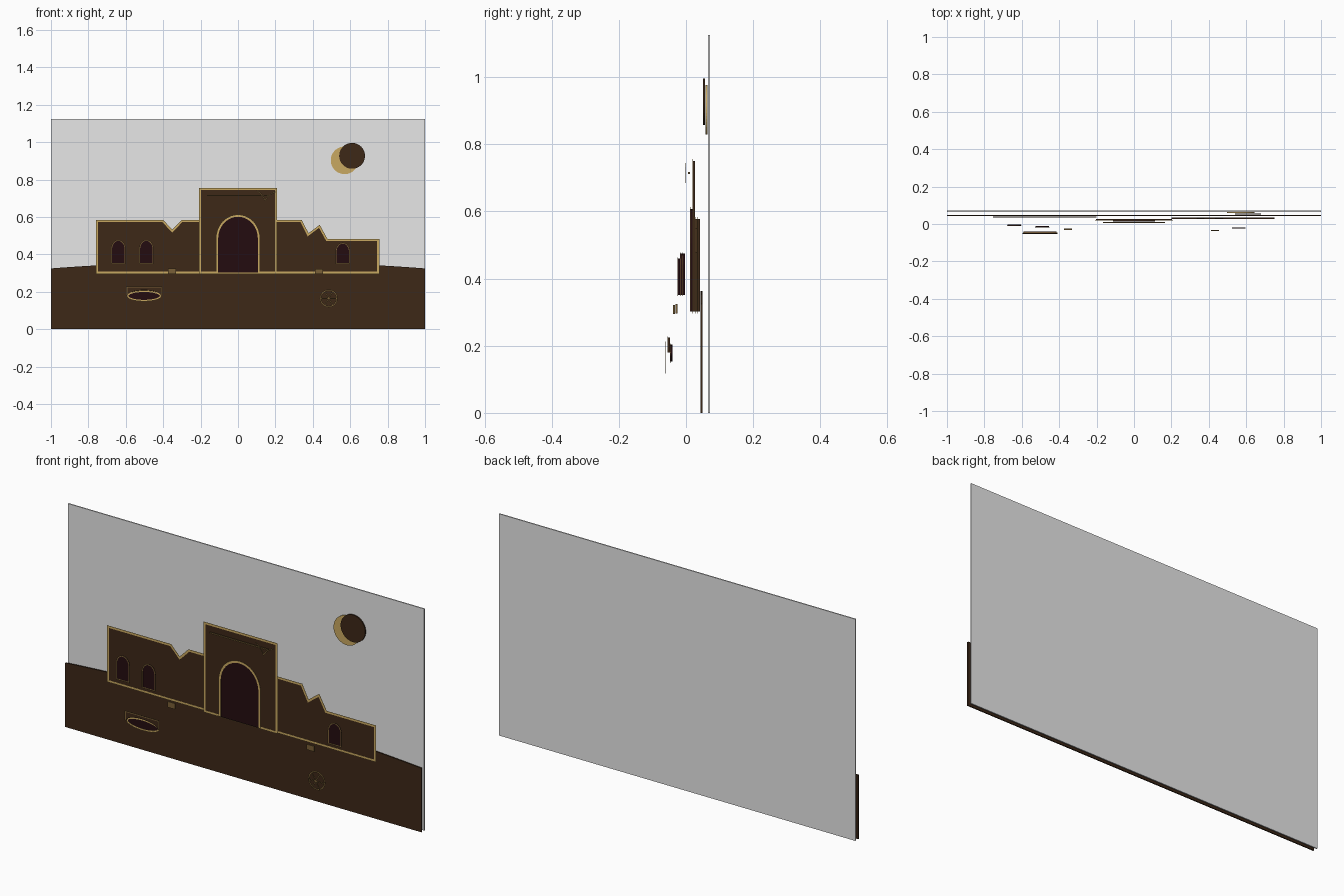
import bpy, bmesh
from math import pi, cos, sin
from mathutils import Vector

cube = bpy.data.objects.get("Cube")
if cube:
    bpy.data.objects.remove(cube, do_unlink=True)


def material(name, color):
    m = bpy.data.materials.new(name)
    m.use_nodes = True
    m.diffuse_color = (*color, 1)
    m.node_tree.nodes["Principled BSDF"].inputs["Base Color"].default_value = (*color, 1)
    return m


GREY = material("sky grey", (0.8, 0.8, 0.8))
BROWN = material("dark brown", (0.047, 0.021, 0.0086))
GOLD = material("gold", (0.584, 0.397, 0.12))
DIM = material("dim gold", (0.195, 0.118, 0.038))
VOID = material("dark void", (0.0176, 0.0037, 0.0052))

STEP, THICK, FOIL = 0.0074, 0.006, 0.001


def layer_front(layer):
    return 0.071 - STEP * layer - THICK


def finish(name, bm, mat):
    bmesh.ops.recalc_face_normals(bm, faces=bm.faces)
    mesh = bpy.data.meshes.new(name)
    bm.to_mesh(mesh)
    bm.free()
    mesh.materials.append(mat)
    ob = bpy.data.objects.new(name, mesh)
    bpy.context.collection.objects.link(ob)
    return ob


def extrude_back(bm, faces, depth):
    new = bmesh.ops.extrude_face_region(bm, geom=faces)["geom"]
    verts = [v for v in new if isinstance(v, bmesh.types.BMVert)]
    bmesh.ops.translate(bm, verts=verts, vec=(0, depth, 0))


def plate(name, pts, layer, mat):
    """Flat outline in x, z turned into a thin board."""
    bm = bmesh.new()
    y = layer_front(layer)
    face = bm.faces.new([bm.verts.new((x, y, z)) for x, z in pts])
    extrude_back(bm, [face], THICK)
    return finish(name, bm, mat)


def trim(name, pts, layer, mat, width, closed=True):
    """Mitred ribbon along an outline, laid on the front of a layer."""
    bm = bmesh.new()
    y = layer_front(layer) - FOIL
    p = [Vector(q) for q in pts]
    n = len(p)
    rows = []
    for i, q in enumerate(p):
        a = p[i - 1] if closed or i > 0 else None
        b = p[(i + 1) % n] if closed or i < n - 1 else None
        d1 = (q - a).normalized() if a is not None else (b - q).normalized()
        d2 = (b - q).normalized() if b is not None else d1
        n1, n2 = Vector((-d1.y, d1.x)), Vector((-d2.y, d2.x))
        m = (n1 + n2).normalized()
        off = m * (width / 2 / max(m.dot(n1), 0.4))
        rows.append([bm.verts.new((v.x, y, v.y)) for v in (q + off, q - off)])
    faces = []
    for i in range(n if closed else n - 1):
        r, s = rows[i], rows[(i + 1) % n]
        faces.append(bm.faces.new((r[0], s[0], s[1], r[1])))
    extrude_back(bm, faces, FOIL)
    return finish(name, bm, mat)


def ellipse(cx, cz, rx, rz, n=48):
    return [(cx + rx * cos(2 * pi * i / n), cz + rz * sin(2 * pi * i / n)) for i in range(n)]


def box(x0, x1, z0, z1):
    return [(x0, z0), (x1, z0), (x1, z1), (x0, z1)]


def arch(cx, half, z0, spring, top, n=20):
    """Upright opening with a rounded head."""
    head = [(cx + half * cos(pi * i / n), spring + (top - spring) * sin(pi * i / n))
            for i in range(n + 1)]
    return [(cx - half, z0), (cx + half, z0)] + head


# Backdrop and eclipsed moon
plate("sky_panel", box(-1, 1, 0, 1.125), 0, GREY)
plate("moon_glow", ellipse(0.57, 0.903, 0.074, 0.074), 1, GOLD)
plate("moon_shadow", ellipse(0.61, 0.927, 0.069, 0.069), 2, BROWN)

# Ground with a gently domed top
hill = [(1 - i / 12, 0.363 - 0.038 * (1 - i / 12) ** 2) for i in range(25)]
plate("ground", [(-1, 0), (1, 0)] + hill, 3, BROWN)

# Broken walls and gate tower, each edged in gold
left_wall = [(-0.755, 0.302), (-0.2, 0.302), (-0.2, 0.578), (-0.3, 0.578),
             (-0.352, 0.525), (-0.402, 0.578), (-0.755, 0.578)]
right_wall = [(0.2, 0.302), (0.75, 0.302), (0.75, 0.477), (0.475, 0.477),
              (0.435, 0.55), (0.375, 0.505), (0.338, 0.578), (0.2, 0.578)]
tower = box(-0.202, 0.202, 0.302, 0.75)
for name, pts, layer in (("left_wall", left_wall, 4), ("right_wall", right_wall, 5),
                         ("gate_tower", tower, 6)):
    plate(name, pts, layer, BROWN)
    trim(name + "_trim", pts, layer, GOLD, 0.011)

# Gate opening, lintel line and crack
gate = arch(0, 0.112, 0.302, 0.485, 0.607)
plate("gate_opening", gate, 7, VOID)
trim("gate_trim", gate[1:] + gate[:1], 7, GOLD, 0.012, closed=False)
plate("lintel_line", box(-0.165, 0.165, 0.712, 0.718), 8, DIM)
trim("tower_crack", [(0.1, 0.742), (0.125, 0.722), (0.145, 0.69), (0.168, 0.718), (0.2, 0.735)],
     9, DIM, 0.006, closed=False)

# Windows
for i, (cx, top) in enumerate(((-0.64, 0.475), (-0.49, 0.475), (0.56, 0.46))):
    pts = arch(cx, 0.036, 0.351, top - 0.045, top, 12)
    plate(f"window_{i + 1}", pts, 10 + i, VOID)
    trim(f"window_{i + 1}_trim", pts, 10 + i, DIM, 0.006)

# Rubble blocks
plate("rubble_left", box(-0.374, -0.332, 0.296, 0.325), 13, DIM)
plate("rubble_right", box(0.412, 0.455, 0.294, 0.321), 14, DIM)

# Basin with a raised back
basin = ellipse(-0.502, 0.178, 0.088, 0.025)
plate("basin", basin, 15, VOID)
trim("basin_rim", basin, 15, GOLD, 0.008)
under = [(-0.502 - 0.088 * cos(pi * i / 16), 0.18 + 0.029 * sin(pi * i / 16)) for i in range(17)]
back = [(-0.595, 0.18)] + under + [(-0.409, 0.18), (-0.409, 0.225), (-0.595, 0.225)]
plate("basin_back", back, 16, BROWN)
trim("basin_back_trim", [back[0], back[-1], back[-2], back[-3]], 16, DIM, 0.006, closed=False)

# Wheel lying against the ground
trim("wheel_ring", ellipse(0.485, 0.165, 0.044, 0.044, 32), 17, DIM, 0.008)
for i in range(3):
    dx, dz = 0.044 * cos(pi * i / 3), 0.044 * sin(pi * i / 3)
    trim(f"wheel_spoke_{i + 1}", [(0.485 - dx, 0.165 - dz), (0.485 + dx, 0.165 + dz)],
         18, DIM, 0.006, closed=False)
